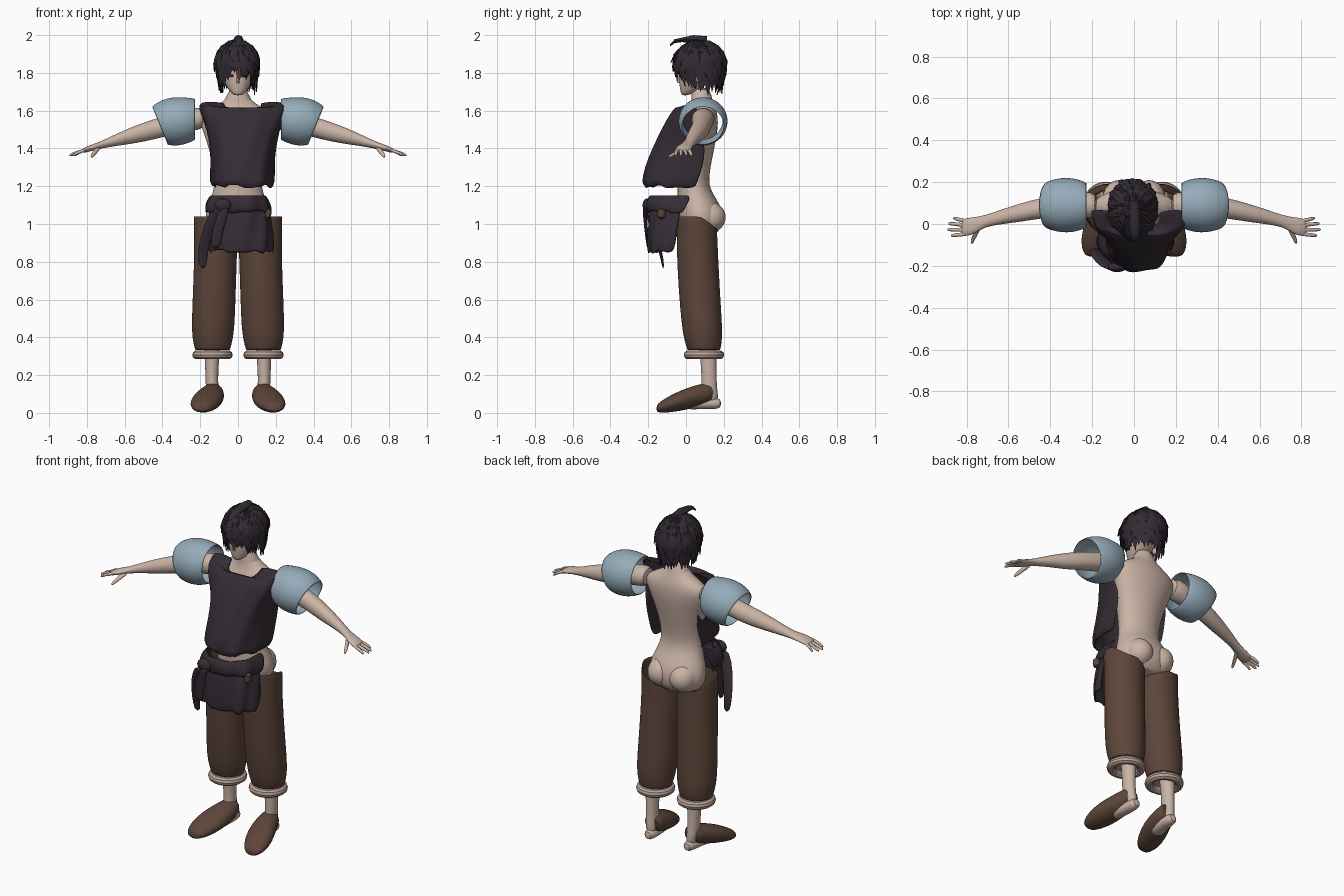
import bpy, bmesh, math, random
from mathutils import Vector

random.seed(4)


def material(name, rgb):
    m = bpy.data.materials.new(name)
    m.diffuse_color = (*rgb, 1)
    return m


SKIN = material("skin", (0.60, 0.46, 0.385))
DARK = material("dark cloth", (0.036, 0.026, 0.036))
HAIR = material("dark hair", (0.032, 0.024, 0.033))
BROWN = material("brown cloth", (0.108, 0.060, 0.042))
BLUE = material("pale blue", (0.30, 0.41, 0.49))
CUFF = material("cuff pink", (0.50, 0.37, 0.32))
LOCK = material("brown lock", (0.10, 0.055, 0.03))


def finish(name, bm, mat, subsurf=0, thick=0):
    bmesh.ops.recalc_face_normals(bm, faces=bm.faces)
    me = bpy.data.meshes.new(name)
    bm.to_mesh(me)
    bm.free()
    ob = bpy.data.objects.new(name, me)
    bpy.context.collection.objects.link(ob)
    me.materials.append(mat)
    if thick:
        ob.modifiers.new("thickness", 'SOLIDIFY').thickness = thick
    if subsurf:
        s = ob.modifiers.new("smooth", 'SUBSURF')
        s.levels = s.render_levels = subsurf
    bpy.ops.object.select_all(action='DESELECT')
    ob.select_set(True)
    bpy.context.view_layer.objects.active = ob
    bpy.ops.object.shade_smooth_by_angle(angle=math.radians(50))
    return ob


def bridge(bm, rows, closed):
    n = len(rows[0])
    for r, q in zip(rows, rows[1:]):
        for i in range(n if closed else n - 1):
            j = (i + 1) % n
            bm.faces.new((r[i], r[j], q[j], q[i]))


def loft(name, mat, axis, rings, s=1, n=16, caps=True, sub=1, thick=0, fn=None):
    """Elliptic rings (x, y, z, radius, radius) square to one axis; s=-1 mirrors x."""
    i, j = [k for k in range(3) if k != axis]
    bm = bmesh.new()
    rows = []
    for ring in rings:
        row = []
        for k in range(n):
            a = math.tau * k / n
            p = Vector(ring[:3])
            p[i] += ring[3] * math.cos(a)
            p[j] += ring[4] * math.sin(a)
            if fn:
                p = fn(p)
            row.append(bm.verts.new((p.x * s, p.y, p.z)))
        rows.append(row)
    bridge(bm, rows, True)
    if caps:
        bm.faces.new(rows[0])
        bm.faces.new(rows[-1])
    return finish(name, bm, mat, sub, thick)


def wrap(name, mat, cx, rows, n=28, thick=0.008, fold=0.006, ragged=0.012):
    """Cloth open at the back; rows are (z, front dip, half width, front y, edge y)."""
    bm = bmesh.new()
    grid = []
    for r, (z, dip, rx, yf, yb) in enumerate(rows):
        row = []
        for k in range(n + 1):
            a = math.pi * k / n
            c, sn = math.cos(a), max(math.sin(a), 0)
            w = 1 + fold * 4 * math.sin(9 * a + 14 * z)
            hem = random.uniform(-ragged, ragged) if r == 0 else 0
            row.append(bm.verts.new((cx + w * rx * math.copysign(abs(c) ** 0.8, c),
                                     yb + w * (yf - yb) * sn ** 0.7,
                                     z - dip * sn + hem)))
        grid.append(row)
    bridge(bm, grid, False)
    return finish(name, bm, mat, 1, thick)


def ball(name, mat, loc, size):
    bm = bmesh.new()
    bmesh.ops.create_uvsphere(bm, u_segments=20, v_segments=14, radius=1)
    for v in bm.verts:
        v.co = Vector(loc) + Vector([a * b for a, b in zip(v.co, size)])
    return finish(name, bm, mat)


# Torso, neck and head
loft("torso", SKIN, 2, [
    (0, .08, .93, .12, .08), (0, .08, 1.0, .175, .115), (0, .075, 1.07, .172, .12),
    (0, .06, 1.13, .148, .105), (0, .035, 1.20, .122, .08), (0, .04, 1.3, .13, .09),
    (0, .05, 1.4, .155, .10), (0, .07, 1.5, .19, .10), (0, .085, 1.57, .215, .085),
    (0, .09, 1.615, .14, .068), (0, .085, 1.65, .06, .055), (0, .075, 1.73, .05, .052)], n=24)
loft("head", SKIN, 2, [
    (0, -.008, 1.68, .02, .015), (0, .015, 1.70, .045, .045), (0, .045, 1.75, .075, .083),
    (0, .06, 1.80, .088, .10), (0, .065, 1.86, .093, .105), (0, .065, 1.92, .07, .08)], n=20)
loft("nose", SKIN, 2, [(0, -.033, 1.745, .010, .016), (0, -.036, 1.755, .010, .016),
                       (0, -.036, 1.80, .005, .008)], n=8)

for s in (1, -1):
    ball("buttock", SKIN, (s * .072, .115, 1.035), (.08, .095, .085))
    ball("ear", SKIN, (s * .088, .07, 1.775), (.012, .02, .032))
    ball("eye", DARK, (s * .035, -.031, 1.785), (.016, .005, .007))

    # Arm, palm and fingers
    loft("arm", SKIN, 0, [
        (.17, .09, 1.56, .07, .06), (.25, .09, 1.555, .06, .062), (.36, .085, 1.525, .052, .055),
        (.45, .075, 1.50, .05, .055), (.54, .055, 1.475, .045, .048), (.63, .035, 1.45, .036, .035),
        (.72, .012, 1.42, .027, .02), (.76, -.008, 1.408, .042, .018),
        (.81, -.016, 1.392, .044, .015), (.825, -.018, 1.387, .038, .010)], s)
    for k, (tip, y) in enumerate([(.875, -.055), (.893, -.027), (.888, .002), (.865, .028)]):
        y0 = -.048 + k * .021
        loft("finger", SKIN, 0, [(.80, y0, 1.394, .011, .011), (.84, (y0 + y) / 2, 1.383, .010, .010),
                                 (tip - .008, y, 1.367, .009, .009), (tip, y, 1.364, .004, .004)], s, 8)
    loft("thumb", SKIN, 1, [(.735, -.005, 1.407, .014, .014), (.757, -.045, 1.383, .014, .013),
                            (.772, -.082, 1.36, .010, .010), (.775, -.095, 1.355, .005, .005)], s, 8)

    # Puffed sleeve, the outer opening leaning outwards at the top
    def lean(p):
        p.x += .42 * (p.x - .225) / .2 * (p.z - 1.53)
        return p
    loft("sleeve", BLUE, 0, [
        (.225, .09, 1.555, .108, .11), (.27, .09, 1.55, .127, .122), (.32, .09, 1.545, .133, .128),
        (.37, .09, 1.535, .128, .122), (.42, .09, 1.52, .112, .102)], s, 24, False, 1, .006, lean)

    # Trouser leg, lower at the back of the waist
    def low_back(p):
        if p.z > 1.0 and p.y > .08:
            p.z -= .75 * (p.y - .08)
        return p
    loft("trouser_leg", BROWN, 2, [
        (.117, .057, 1.04, .118, .108), (.117, .057, 1.03, .118, .108), (.118, .06, .85, .114, .11),
        (.125, .07, .65, .114, .11), (.131, .083, .48, .115, .108), (.134, .09, .40, .110, .104),
        (.135, .095, .33, .093, .088)], s, 24, False, 1, .005, low_back)
    bpy.ops.mesh.primitive_torus_add(location=(s * .135, .095, .307), major_radius=.083,
                                     minor_radius=.024, major_segments=28, minor_segments=10)
    cuff = bpy.context.object
    cuff.name = "trouser_cuff"
    cuff.data.materials.append(CUFF)
    bpy.ops.object.shade_smooth_by_angle()

    # Shin, foot and slipper
    loft("shin", SKIN, 2, [
        (.135, .11, .50, .05, .055), (.135, .115, .35, .043, .047), (.14, .122, .22, .034, .04),
        (.137, .122, .12, .034, .042), (.13, .13, .05, .033, .05)], s)
    loft("foot", SKIN, 1, [
        (.15, -.02, .04, .045, .025), (.135, .08, .05, .038, .03),
        (.13, .15, .05, .035, .032), (.13, .188, .05, .022, .024)], s)
    loft("slipper", BROWN, 1, [
        (.192, -.157, .022, .03, .016), (.19, -.14, .03, .052, .029), (.18, -.09, .045, .076, .044),
        (.163, -.02, .068, .083, .056), (.145, .05, .087, .073, .06),
        (.133, .11, .103, .058, .057), (.13, .15, .112, .046, .048)], s, 20)

# Tunic hanging forward, with a scooped neck and an open back
wrap("tunic", DARK, .025, [
    (1.195, 0, .155, -.215, .05), (1.215, 0, .175, -.235, .06), (1.30, 0, .168, -.215, .09),
    (1.40, 0, .172, -.175, .11), (1.50, 0, .195, -.13, .07), (1.58, 0, .222, -.09, .05),
    (1.635, .01, .235, -.05, .06), (1.652, .04, .20, -.04, .07), (1.645, .055, .095, -.025, .06)])

# Sash, hanging apron and loose straps
wrap("sash", DARK, 0, [(1.06, 0, .175, -.20, -.02), (1.09, 0, .18, -.215, 0),
                       (1.13, 0, .165, -.21, .02), (1.155, 0, .145, -.19, .02)])
wrap("apron", DARK, .005, [(.85, 0, .18, -.20, -.06), (.93, 0, .185, -.20, -.05),
                           (1.02, 0, .165, -.195, -.04), (1.08, 0, .16, -.185, -.02)], fold=.011)
loft("strap", DARK, 2, [(-.185, -.12, .76, .022, .006), (-.19, -.13, .85, .028, .01),
                        (-.155, -.18, .98, .035, .012), (-.10, -.215, 1.09, .04, .014)], n=10)
loft("strap", DARK, 2, [(-.12, -.20, .86, .03, .008), (-.11, -.212, .98, .03, .01),
                        (-.06, -.222, 1.10, .03, .012)], n=10)
loft("sash_patch", BROWN, 2, [(.155, -.13, 1.02, .022, .025), (.16, -.13, 1.09, .022, .028)], n=10)
ball("sash_knot", DARK, (-.08, -.205, 1.10), (.045, .025, .035))

# Hair cap and locks
ball("hair_cap", HAIR, (0, .088, 1.862), (.108, .12, .108))
C, R = Vector((-.005, .075, 1.848)), (.112, .132, .118)


def hair_lock(bm, az, start, length, width, flare):
    rows = []
    for k in range(6):
        u = k / 5
        t = start + (length - start) * u
        over = max(t - math.pi / 2, 0)
        rad = (math.sin(t) if not over else 1 - .22 * over) + flare * u ** 2
        h = math.cos(t) if not over else -over
        a = az + .25 * flare * u
        out = Vector((math.cos(a), math.sin(a), 0))
        side = Vector((-out.y, out.x, 0))
        p = C + Vector((out.x * rad * R[0], out.y * rad * R[1], h * R[2]))
        lift = (out * math.sin(min(t, 1.57)) + Vector((0, 0, max(math.cos(t), 0)))) * .014
        w = width * (0.02 if k == 5 else 1 - .75 * u ** 3)
        if k == 0:
            w *= .5
        rows.append([bm.verts.new(p + side * w), bm.verts.new(p + lift * (1 - u)),
                     bm.verts.new(p - side * w), bm.verts.new(p - lift * .4)])
    bridge(bm, rows, True)


bm = bmesh.new()
for level, (start, cut, count) in enumerate([(.1, 1.0, 22), (.35, .55, 26), (.7, .2, 30), (1.0, 0, 34)]):
    for k in range(count):
        az = math.tau * (k + .5 * level) / count + random.uniform(-.06, .06)
        front = max(-math.sin(az), 0)
        end = 2.85 - .75 * front ** 4 - cut + random.uniform(-.2, .12)
        hair_lock(bm, az, start, end, random.uniform(.017, .026), random.uniform(.0, .22))
finish("hair_locks", bm, HAIR)

# Brown lock over the brow and tuft on the crown
bm = bmesh.new()
hair_lock(bm, -1.5, 1.35, 2.35, .018, .12)
finish("brow_lock", bm, LOCK)
loft("crown_tuft", HAIR, 1, [(0, -.085, 1.945, .008, .005), (.005, -.06, 1.968, .02, .010),
                             (.005, -.02, 1.975, .025, .012), (.003, .04, 1.978, .026, .022),
                             (0, .11, 1.972, .024, .022)], n=8, sub=0)
